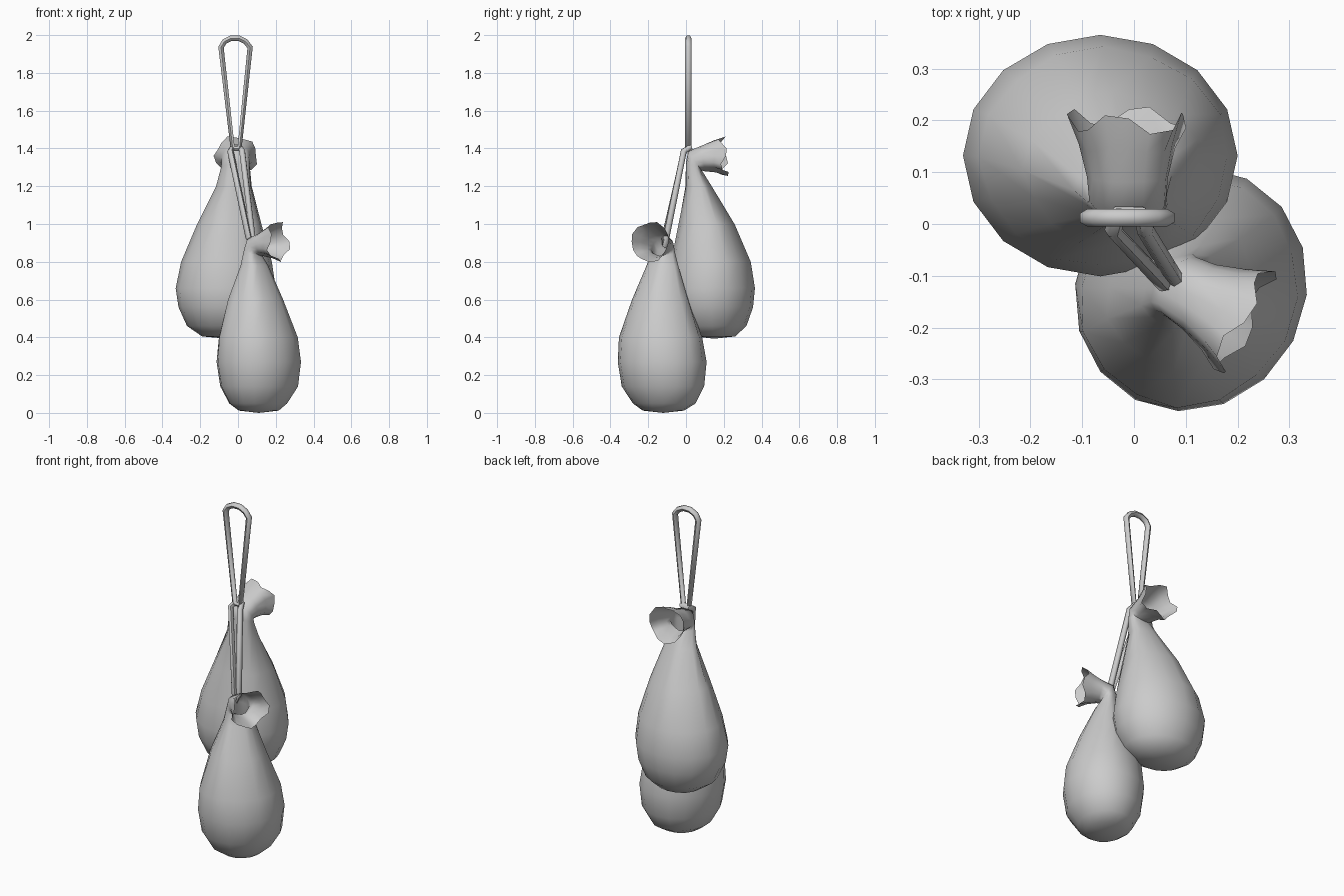
import bpy, bmesh, math
from mathutils import Vector

if "Cube" in bpy.data.objects:
    bpy.data.objects.remove(bpy.data.objects["Cube"])

SIDES = 16


def sack(name, yaw, rings):
    """Loft a sack; ring = (x, y, z, tilt toward yaw, side radius, depth radius, fold, ragged)."""
    z = Vector((0, 0, 1))
    d = Vector((math.cos(yaw), math.sin(yaw), 0))
    s = z.cross(d)
    bm = bmesh.new()
    loops = []
    for x, y, h, tilt, rs, rd, fold, ragged in rings:
        t = math.radians(tilt)
        p = z * math.sin(t) - d * math.cos(t)
        axis = z * math.cos(t) + d * math.sin(t)
        loop = []
        for j in range(SIDES):
            a = 2 * math.pi * j / SIDES
            k = 1 + fold * math.cos(5 * a + 0.6)
            loop.append(bm.verts.new(Vector((x, y, h)) + (s * rs * math.cos(a) + p * rd * math.sin(a)) * k
                                     + axis * ragged * math.cos(4 * a + 1)))
        loops.append(loop)
    x, y, h = rings[0][:3]
    pole = bm.verts.new((x, y, h - 0.012))
    for j in range(SIDES):
        n = (j + 1) % SIDES
        bm.faces.new((pole, loops[0][n], loops[0][j]))
        for lo, hi in zip(loops, loops[1:]):
            bm.faces.new((lo[j], lo[n], hi[n], hi[j]))
    me = bpy.data.meshes.new(name)
    bm.to_mesh(me)
    bm.free()
    finish(bpy.data.objects.new(name, me), 70)


def finish(ob, angle, convert=False):
    bpy.context.collection.objects.link(ob)
    bpy.ops.object.select_all(action='DESELECT')
    bpy.context.view_layer.objects.active = ob
    ob.select_set(True)
    if convert:
        bpy.ops.object.convert(target='MESH')
    bpy.ops.object.shade_smooth_by_angle(angle=math.radians(angle))


def rope(name, points, r=0.017):
    """Closed rope tube through the points."""
    cu = bpy.data.curves.new(name, 'CURVE')
    cu.dimensions = '3D'
    cu.bevel_depth = r
    cu.bevel_resolution = 1
    sp = cu.splines.new('POLY')
    sp.points.add(len(points) - 1)
    for pt, co in zip(sp.points, points):
        pt.co = (*co, 1)
    sp.use_cyclic_u = True
    finish(bpy.data.objects.new(name, cu), 60, True)


# Upper sack with its gathered mouth folded to the back
sack("upper_sack", math.pi / 2, [
    (-.06, .15, .405, 0, .13, .11, 0, 0),
    (-.065, .138, .46, 0, .205, .182, 0, 0),
    (-.065, .133, .56, 0, .25, .222, 0, 0),
    (-.065, .132, .66, 0, .265, .233, 0, 0),
    (-.058, .13, .80, 0, .24, .211, .015, 0),
    (-.04, .105, 1.0, 0, .17, .148, .045, 0),
    (-.018, .065, 1.2, 0, .092, .068, .08, 0),
    (-.01, .042, 1.30, 25, .076, .048, .06, 0),
    (-.01, .045, 1.335, 55, .074, .062, .04, 0),
    (-.01, .09, 1.348, 82, .078, .068, .04, 0),
    (-.01, .15, 1.36, 85, .092, .085, .06, .008),
    (-.01, .20, 1.36, 85, .112, .102, .08, .022)])

# Lower sack with its mouth folded to the front right
sack("lower_sack", math.atan2(-.45, .89), [
    (.11, -.12, .012, 0, .11, .105, 0, 0),
    (.107, -.115, .05, 0, .17, .15, 0, 0),
    (.112, -.122, .14, 0, .222, .203, 0, 0),
    (.11, -.126, .27, 0, .239, .221, 0, 0),
    (.106, -.132, .40, 0, .224, .206, .015, 0),
    (.092, -.13, .60, 0, .152, .142, .045, 0),
    (.088, -.122, .78, 0, .085, .066, .08, 0),
    (.082, -.12, .85, 25, .066, .046, .06, 0),
    (.09, -.123, .88, 55, .064, .058, .04, 0),
    (.125, -.143, .893, 82, .07, .062, .04, 0),
    (.172, -.168, .903, 85, .088, .082, .06, .008),
    (.212, -.19, .906, 85, .11, .105, .06, .018)])

# Hanging loop at the top
rope("hanging_loop", [
    (-.028, .012, 1.40), (-.09, .012, 1.935), (-.072, .012, 1.966), (-.037, .012, 1.983),
    (.005, .012, 1.983), (.04, .012, 1.966), (.064, .012, 1.935), (.008, .012, 1.40)])

# Loop over the upper neck, hanging down to the lower neck
rope("linking_loop", [
    (-.04, -.012, 1.385), (-.03, .02, 1.405), (.012, .02, 1.405), (.022, -.012, 1.385),
    (.078, -.104, .93), (.072, -.112, .89), (.056, -.114, .93)])
